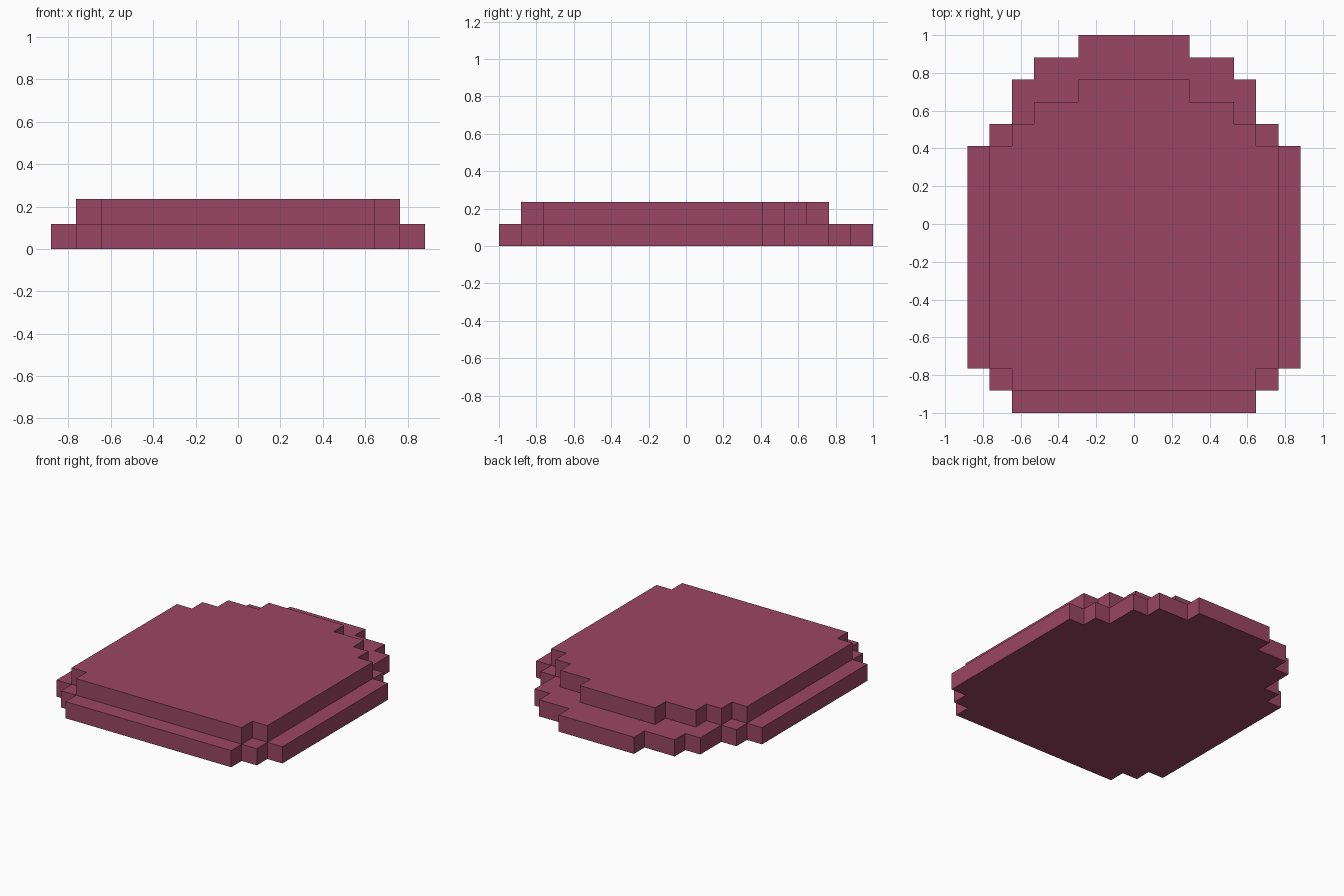
import bpy
import bmesh

cube = bpy.data.objects.get("Cube")
if cube:
    bpy.data.objects.remove(cube, do_unlink=True)

UNIT = 2 / 17  # one block of the stepped outline


def srgb(*rgb):
    return tuple(((c / 255 + 0.055) / 1.055) ** 2.4 for c in rgb) + (1.0,)


berry = bpy.data.materials.new("berry red")
berry.use_nodes = True
berry.diffuse_color = srgb(154, 70, 98)
berry.node_tree.nodes["Principled BSDF"].inputs["Base Color"].default_value = berry.diffuse_color


def stepped_slab(name, start, rows, level, keep_bottom):
    """Extrude a mirrored outline; rows are (half width, depth) from front to back."""
    right, y = [], start
    for half, depth in rows:
        right += [(half, y), (half, y + depth)]
        y += depth
    outline = right + [(-x, y) for x, y in reversed(right)]

    bm = bmesh.new()
    base = bm.faces.new([bm.verts.new((x * UNIT, y * UNIT, level * UNIT)) for x, y in outline])
    top = bmesh.ops.extrude_face_region(bm, geom=[base], use_keep_orig=True)
    verts = [v for v in top["geom"] if isinstance(v, bmesh.types.BMVert)]
    bmesh.ops.translate(bm, verts=verts, vec=(0, 0, UNIT))
    bmesh.ops.recalc_face_normals(bm, faces=bm.faces)
    if not keep_bottom:
        hidden = [f for f in bm.faces if f.normal.z < -0.5]
        bmesh.ops.delete(bm, geom=hidden, context='FACES_ONLY')

    mesh = bpy.data.meshes.new(name)
    bm.to_mesh(mesh)
    bm.free()
    mesh.materials.append(berry)
    obj = bpy.data.objects.new(name, mesh)
    bpy.context.collection.objects.link(obj)
    return obj


# Wide lower layer
stepped_slab("lower_layer", -8.5,
             [(5.5, 1), (6.5, 1), (7.5, 10), (6.5, 1), (5.5, 2), (4.5, 1), (2.5, 1)],
             0, True)

# Narrower upper layer, open where it rests on the lower one
stepped_slab("upper_layer", -7.5,
             [(5.5, 1), (6.5, 10), (5.5, 1), (4.5, 1), (2.5, 1)],
             1, False)
